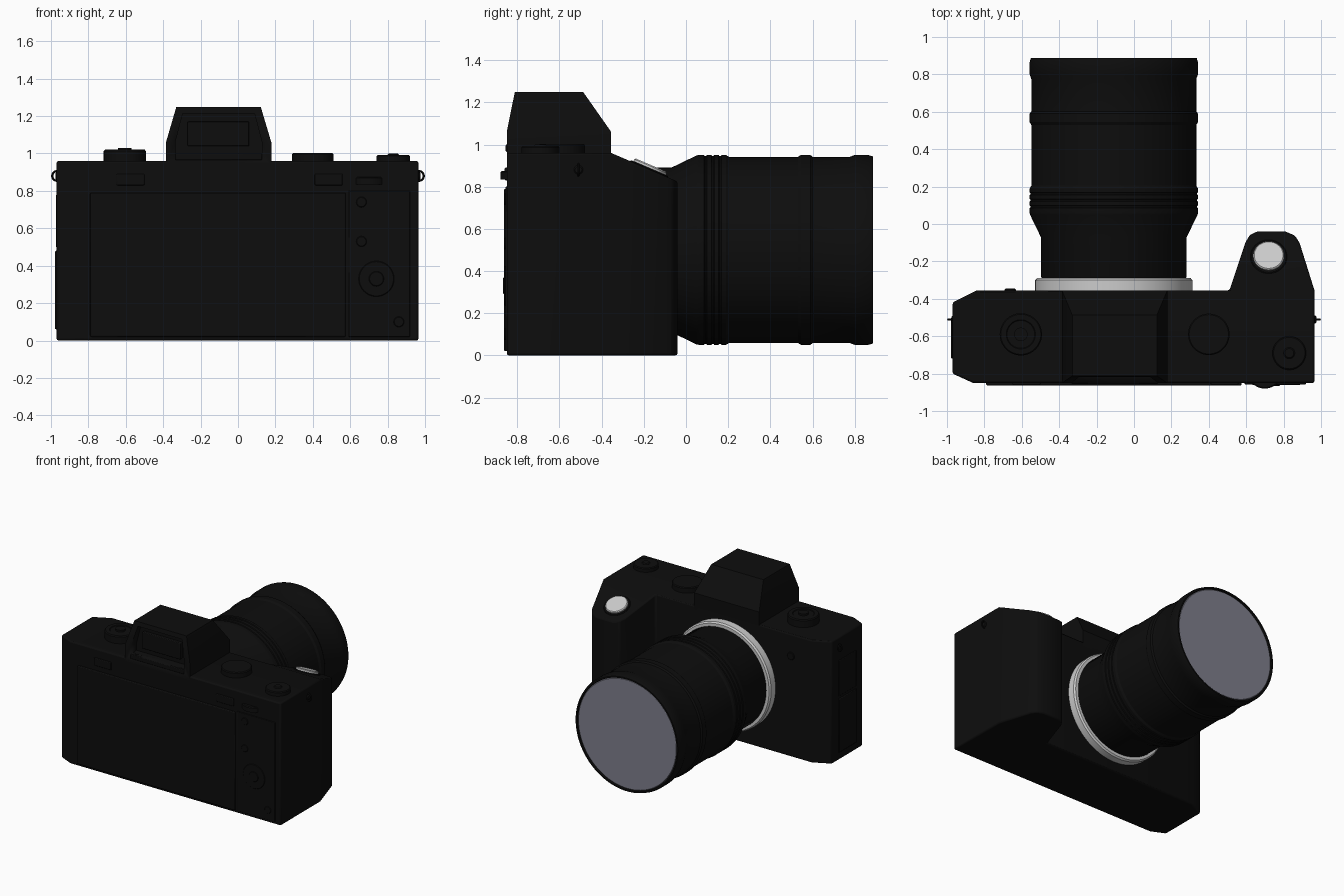
import bpy, bmesh, math
from mathutils import Matrix, Vector

if "Cube" in bpy.data.objects:
    bpy.data.objects.remove(bpy.data.objects["Cube"])


def material(name, r, g, b):
    m = bpy.data.materials.new(name)
    m.diffuse_color = (r, g, b, 1)
    m.use_nodes = True
    m.node_tree.nodes["Principled BSDF"].inputs["Base Color"].default_value = m.diffuse_color
    return m


BLACK = material("black", 0.004, 0.004, 0.004)
SILVER = material("silver", 0.6, 0.6, 0.6)
GLASS = material("glass", 0.21, 0.21, 0.26)


def finish(bm, name, mat=BLACK, bevel=0.0, segments=2):
    bmesh.ops.recalc_face_normals(bm, faces=bm.faces)
    me = bpy.data.meshes.new(name)
    bm.to_mesh(me)
    bm.free()
    me.materials.append(mat)
    me.polygons.foreach_set("use_smooth", [True] * len(me.polygons))
    me.set_sharp_from_angle(angle=math.radians(28))
    ob = bpy.data.objects.new(name, me)
    bpy.context.collection.objects.link(ob)
    if bevel:
        mod = ob.modifiers.new("bevel", "BEVEL")
        mod.width, mod.segments = bevel, segments
        mod.limit_method, mod.angle_limit = "ANGLE", math.radians(28)
    return ob


def loft(rings):
    """Closed solid through equal-length rings of points."""
    bm = bmesh.new()
    rows = [[bm.verts.new(p) for p in ring] for ring in rings]
    n = len(rows[0])
    for a, b in zip(rows, rows[1:]):
        for i in range(n):
            j = (i + 1) % n
            bm.faces.new((a[i], a[j], b[j], b[i]))
    bm.faces.new(rows[0][::-1])
    bm.faces.new(rows[-1])
    return bm


def rect(x0, x1, y0, y1, z):
    return [(x0, y0, z), (x1, y0, z), (x1, y1, z), (x0, y1, z)]


def box(name, x0, x1, y0, y1, z0, z1, bevel=0.005):
    return finish(loft([rect(x0, x1, y0, y1, z0), rect(x0, x1, y0, y1, z1)]), name, bevel=bevel)


def lathe(name, profile, loc, axis=(0, 0, 1), mat=BLACK, steps=64):
    """Spin (radius, height) pairs about an axis through loc."""
    bm = bmesh.new()
    vs = [bm.verts.new((r, 0, h)) for r, h in profile]
    es = [bm.edges.new(p) for p in zip(vs, vs[1:])]
    bmesh.ops.spin(bm, geom=vs + es, axis=(0, 0, 1), cent=(0, 0, 0),
                   angle=math.tau, steps=steps)
    bmesh.ops.remove_doubles(bm, verts=bm.verts, dist=1e-5)
    q = Vector((0, 0, 1)).rotation_difference(Vector(axis))
    bm.transform(Matrix.Translation(loc) @ q.to_matrix().to_4x4())
    return finish(bm, name, mat)


def disc(name, loc, r, h, axis=(0, 0, 1), mat=BLACK, steps=48):
    c = min(0.006, h * 0.3)
    return lathe(name, [(0, 0), (r, 0), (r, h - c), (r - c, h), (0, h)], loc, axis, mat, steps)


# Body and hand grip in one outline; the grip's top slopes down to the front
TOP, FRONT, SLOPE = 0.96, -0.355, 0.43
outline = [(-0.97, -0.80), (-0.86, -0.85), (0.965, -0.85), (0.965, FRONT),
           (0.885, -0.10), (0.86, -0.062), (0.81, -0.04), (0.66, -0.04), (0.62, -0.058),
           (0.595, -0.10), (0.51, FRONT), (-0.84, FRONT), (-0.97, -0.42)]
bm = loft([[(x, y, z) for x, y in outline] for z in (0, TOP)])
bmesh.ops.connect_verts(bm, verts=[v for v in bm.verts if v.co.x > 0.5 and abs(v.co.y - FRONT) < 1e-5
                                   and v.co.z > 0.5])
for v in bm.verts:
    if v.co.y > FRONT + 0.01 and v.co.z > 0.5:
        v.co.z = TOP - SLOPE * (v.co.y - FRONT)
finish(bm, "camera_body", bevel=0.01)

# Viewfinder hump with a recessed eyepiece
hump = finish(loft([rect(-0.385, 0.178, -0.85, FRONT, 0.93),
                    rect(-0.385, 0.178, -0.85, FRONT, 1.06),
                    rect(-0.33, 0.122, -0.812, -0.487, 1.248)]), "viewfinder_hump")
cutter = finish(loft([[(-0.335, y, 1.0), (0.128, y, 1.0), (0.128, y, 1.06),
                       (0.088, y, 1.215), (-0.295, y, 1.215), (-0.335, y, 1.06)]
                      for y in (-0.95, -0.775)]), "eyepiece_cutter")
cutter.hide_render = True
cutter.hide_set(True)
cut = hump.modifiers.new("recess", "BOOLEAN")
cut.operation, cut.object, cut.solver = "DIFFERENCE", cutter, "EXACT"
box("eyepiece_window", -0.27, 0.06, -0.80, -0.77, 1.04, 1.17)
box("eyepiece_ledge", -0.335, 0.128, -0.855, -0.80, 0.965, 1.0)

# Lens mount and barrel, running forward along +y
AX = (-0.108, 0.0, 0.5)
lathe("lens_mount_ring", [(0, -0.36), (0.42, -0.36), (0.42, -0.30), (0.41, -0.288), (0, -0.288)],
      AX, (0, 1, 0), SILVER, 96)
barrel = [(0, -0.29), (0.385, -0.29), (0.39, -0.28), (0.39, -0.07), (0.448, 0.05), (0.45, 0.06)]
for i in range(3):
    y = 0.085 + 0.035 * i
    barrel += [(0.45, y), (0.445, y + 0.004), (0.445, y + 0.010), (0.45, y + 0.014)]
barrel += [(0.45, 0.19), (0.441, 0.205), (0.441, 0.53), (0.45, 0.545), (0.45, 0.59),
           (0.441, 0.602), (0.441, 0.775), (0.45, 0.80), (0.45, 0.865), (0.443, 0.888),
           (0.432, 0.888), (0.428, 0.87), (0, 0.87)]
lathe("lens_barrel", barrel, AX, (0, 1, 0), BLACK, 96)
disc("front_glass", (AX[0], 0.865, 0.5), 0.428, 0.015, (0, 1, 0), GLASS, 96)

# Top dials
lathe("left_dial", [(0, 0), (0.113, 0), (0.113, 0.052), (0.107, 0.06), (0.078, 0.06),
                    (0.074, 0.056), (0.036, 0.056), (0.036, 0.07), (0, 0.07)], (-0.605, -0.59, TOP))
disc("right_dial", (0.40, -0.59, TOP), 0.111, 0.042)
disc("rear_dial", (0.83, -0.69, TOP - 0.01), 0.09, 0.042)
disc("rear_dial_button", (0.83, -0.69, TOP + 0.02), 0.03, 0.02)
disc("thumb_wheel", (0.70, -0.785, 0.835), 0.095, 0.04)

# Shutter button on the sloping grip top
tilt = Vector((0, SLOPE, 1)).normalized()
spot = Vector((0.72, -0.175, TOP - SLOPE * (-0.175 - FRONT)))
disc("shutter_collar", spot - tilt * 0.01, 0.098, 0.016, tilt)
disc("shutter_button", spot, 0.083, 0.022, tilt, SILVER)

# Rear screen, thumb panel and buttons
box("rear_screen", -0.79, 0.575, -0.863, -0.84, 0.02, 0.79, 0.006)
box("thumb_panel", 0.59, 0.92, -0.857, -0.84, 0.02, 0.80, 0.004)
for name, x0, x1 in (("left", -0.65, -0.50), ("centre", 0.41, 0.56)):
    box(name + "_rear_button", x0, x1, -0.86, -0.84, 0.83, 0.89)
BACK = (0, -1, 0)
disc("control_pad", (0.74, -0.85, 0.33), 0.095, 0.012, BACK)
disc("control_pad_centre", (0.74, -0.855, 0.33), 0.04, 0.012, BACK)
for i, (x, z) in enumerate(((0.66, 0.74), (0.86, 0.10), (0.66, 0.53))):
    disc(f"rear_round_button_{i + 1}", (x, -0.85, z), 0.028, 0.012, BACK, steps=24)

# Front lamp and side port doors
disc("front_lamp", (-0.662, FRONT - 0.005, 0.79), 0.03, 0.014, (0, 1, 0), steps=24)
box("lower_port_door", -0.978, -0.95, -0.72, -0.50, 0.06, 0.48)
box("upper_port_door", -0.974, -0.95, -0.72, -0.50, 0.50, 0.78)

# Strap lugs with rings
for side, name in ((-1, "left"), (1, "right")):
    disc(name + "_strap_lug", (side * 0.955, -0.51, 0.88), 0.022, 0.02, (side, 0, 0), steps=24)
    ring = [(0.026 + 0.006 * math.cos(a), 0.006 * math.sin(a))
            for a in (math.tau * i / 10 for i in range(11))]
    lathe(name + "_strap_ring", ring, (side * 0.967, -0.51, 0.88), (0, 1, 0), steps=32)
